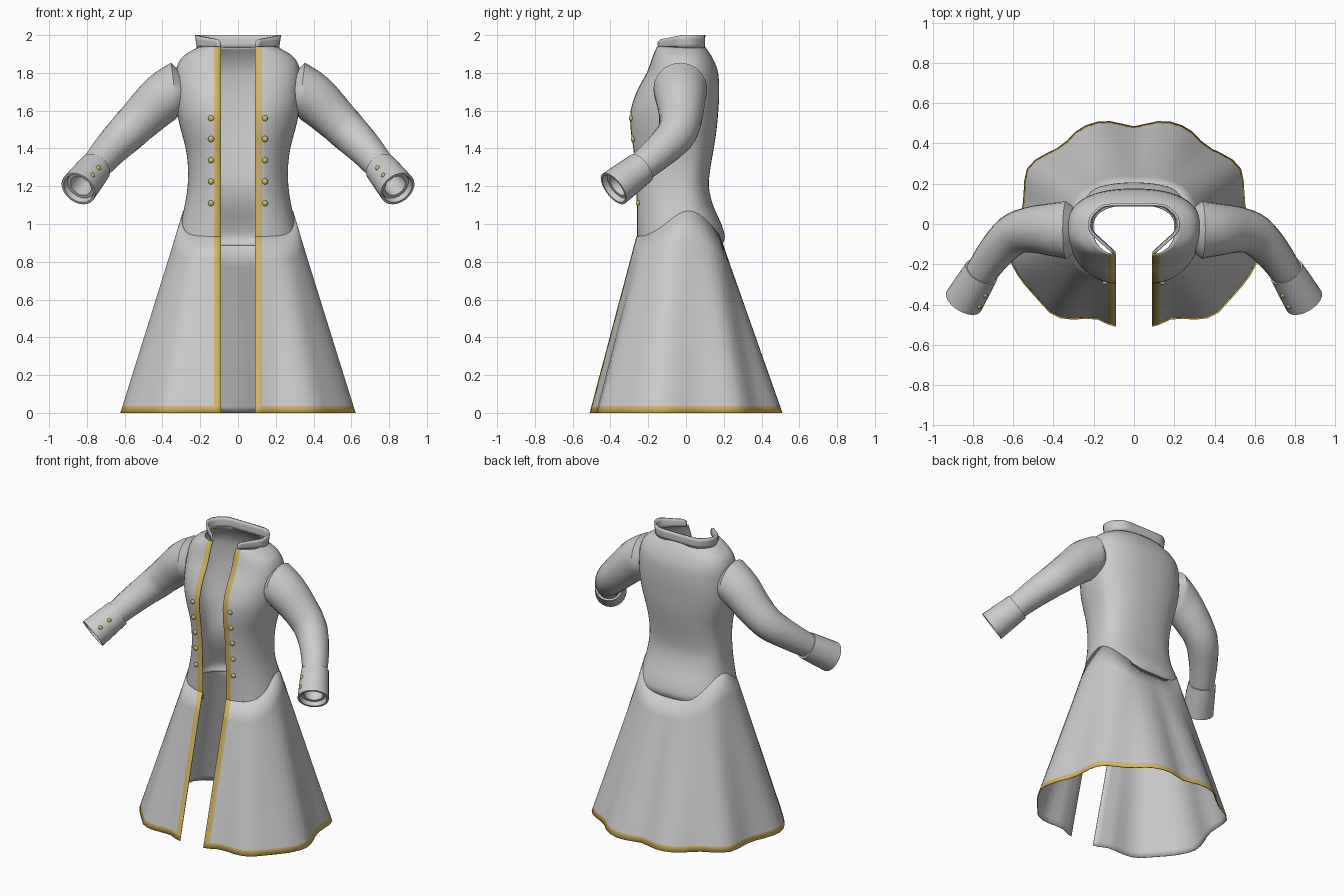
import bpy, bmesh, math
from mathutils import Vector

if "Cube" in bpy.data.objects:
    bpy.data.objects.remove(bpy.data.objects["Cube"])

N = 28                      # columns per half of the coat
EDGE, TRIM = 0.09, 0.127    # front opening and inner border of the gold trim


def material(name, rgb):
    m = bpy.data.materials.new(name)
    m.diffuse_color = (*rgb, 1)
    m.use_nodes = True
    m.node_tree.nodes["Principled BSDF"].inputs["Base Color"].default_value = m.diffuse_color
    return m


GREY = material("grey cloth", (0.60, 0.60, 0.60))
GOLD = material("gold trim", (0.66, 0.47, 0.13))


def smooth_path(points, steps):
    """Catmull-Rom through points of any dimension."""
    p = [Vector(q) for q in points]
    p = [2 * p[0] - p[1]] + p + [2 * p[-1] - p[-2]]
    out = []
    for i in range(1, len(p) - 2):
        a, b, c, d = p[i - 1:i + 3]
        for k in range(steps):
            t = k / steps
            out.append(0.5 * (2 * b + (c - a) * t + (2 * a - 5 * b + 4 * c - d) * t * t
                              + (3 * b - a - 3 * c + d) * t ** 3))
    return out + [p[-2]]


def resample(path, n):
    """n + 1 points evenly spaced along a polyline."""
    length = [0]
    for a, b in zip(path, path[1:]):
        length.append(length[-1] + (b - a).length)
    out, j = [], 0
    for k in range(n + 1):
        s = length[-1] * k / n
        while j < len(path) - 2 and length[j + 1] < s:
            j += 1
        out.append(path[j].lerp(path[j + 1], (s - length[j]) / max(length[j + 1] - length[j], 1e-9)))
    return out


def both_sides(half):
    """Turn a back-to-front half row into a full row, left front to right front."""
    return [Vector((-p.x, p.y, p.z)) for p in reversed(half[1:])] + half


def sheet(name, rows, closed=False, gold=lambda r, c: False, thick=0, mirror=False, angle=40):
    me = bpy.data.meshes.new(name)
    n = len(rows[0])
    faces, marks = [], []
    for r in range(len(rows) - 1):
        for c in range(n if closed else n - 1):
            d = (c + 1) % n
            faces.append((r * n + c, r * n + d, (r + 1) * n + d, (r + 1) * n + c))
            marks.append(int(gold(r, c)))
    me.from_pydata([p for row in rows for p in row], [], faces)
    me.materials.append(GREY)
    me.materials.append(GOLD)
    me.polygons.foreach_set("material_index", marks)
    ob = bpy.data.objects.new(name, me)
    return finish(ob, thick, mirror, angle)


def finish(ob, thick=0, mirror=False, angle=40):
    bpy.context.collection.objects.link(ob)
    bpy.ops.object.select_all(action='DESELECT')
    ob.select_set(True)
    bpy.context.view_layer.objects.active = ob
    bpy.ops.object.shade_smooth_by_angle(angle=math.radians(angle))
    if thick:
        m = ob.modifiers.new("thickness", 'SOLIDIFY')
        m.thickness, m.offset = thick, -1
        m.material_offset = -1          # lining stays grey behind the trim
    if mirror:
        ob.modifiers.new("mirror", 'MIRROR').use_mirror_merge = False
    return ob


# Torso: height, half width, front y, back y
TORSO = smooth_path([
    (1.94, 0.205, -0.150, 0.100), (1.90, 0.275, -0.168, 0.128), (1.86, 0.312, -0.182, 0.150),
    (1.80, 0.330, -0.205, 0.170), (1.70, 0.332, -0.258, 0.176), (1.60, 0.325, -0.290, 0.171),
    (1.50, 0.303, -0.290, 0.162), (1.40, 0.277, -0.276, 0.147), (1.30, 0.265, -0.266, 0.130),
    (1.20, 0.267, -0.261, 0.121), (1.10, 0.282, -0.257, 0.143), (1.00, 0.305, -0.256, 0.187),
    (0.93, 0.322, -0.256, 0.206), (0.885, 0.325, -0.252, 0.188)], 3)


def section(z):
    """Back-to-front half row of the torso at height z."""
    i = 0
    while i < len(TORSO) - 2 and TORSO[i + 1][0] > z:
        i += 1
    a, b = TORSO[i], TORSO[i + 1]
    _, w, f, k = a.lerp(b, (a[0] - z) / (a[0] - b[0]))
    e, mid = 2 / 2.4, -0.02
    end = math.pi - math.asin((TRIM / w) ** (1 / e))
    front = (mid - f) / abs(math.cos(end)) ** e
    path = []
    for s in range(101):
        t = end * s / 100
        c = math.cos(t)
        y = mid + (k - mid if c > 0 else -front) * abs(c) ** e
        path.append(Vector((w * math.sin(t) ** e, y, z)))
    return resample(path, N) + [Vector((EDGE, f - 0.003, z))]


LAST = 2 * N + 1            # index of the final column of faces
sheet("torso", [both_sides(section(q[0])) for q in TORSO],
      gold=lambda r, c: c in (0, LAST), thick=0.006)

# Skirt: wavy hem joined by straight folds to the waist seam
hem = smooth_path([(0, 0.485, 0), (0.08, 0.502, 0), (0.16, 0.512, 0), (0.27, 0.475, 0),
                   (0.36, 0.39, 0), (0.49, 0.32, 0), (0.54, 0.25, 0), (0.555, 0.08, 0),
                   (0.605, -0.05, 0), (0.622, -0.15, 0), (0.575, -0.26, 0), (0.47, -0.385, 0),
                   (0.40, -0.455, 0), (0.31, -0.475, 0), (0.20, -0.470, 0), (TRIM, -0.50, 0)], 6)
hem = resample(hem, N) + [Vector((EDGE, -0.51, 0))]
waist = []
for c in range(N + 2):
    u = min(c / N, 1)
    base = 0.90 if u < 0.5 else 0.935
    z = base + (1.07 - base) * math.sin(math.pi * u) ** 4
    p = section(z)[c]
    grow = 0.99 if u < 0.25 else 1.012
    waist.append(Vector((p.x if c >= N else p.x * grow, p.y * grow, z)))
rows = []
for k in range(9):
    half = []
    for a, b in zip(waist, hem):
        s = 1 if k == 8 else (1 - 0.036 / a.z) * k / 7
        half.append(a.lerp(b, s))
    rows.append(both_sides(half))
sheet("skirt", rows, gold=lambda r, c: r == 7 or c in (0, LAST), thick=0.005)

# Stand collar with lowered front ends
neck = resample(smooth_path([(0, 0.100, 0), (0.13, 0.097, 0), (0.175, 0.075, 0), (0.213, 0.030, 0),
                             (0.213, -0.035, 0), (0.16, -0.090, 0), (0.097, -0.148, 0)], 5), 20)
rows = []
for k in range(4):
    half = []
    for c, p in enumerate(neck):
        top = 2.0 - 0.025 * max(0, (-p.y - 0.02) / 0.128) - (0.012 if c == 20 else 0)
        g = 1 + 0.045 * (1 - k / 3)
        half.append(Vector((p.x * g, p.y * (1 + (g - 1) * 0.5), top + (1.932 - top) * k / 3)))
    rows.append(both_sides(half))
sheet("collar", rows, thick=0.012)


def ring(centre, radius, direction, sides):
    t = Vector(direction).normalized()
    u = t.cross(Vector((0, 0, 1))).normalized()
    v = t.cross(u)
    return [Vector(centre) + radius * (math.cos(a) * u + math.sin(a) * v)
            for a in (2 * math.pi * i / sides for i in range(sides))]


# Sleeves: centre, radius, direction of each cross-section
SLEEVE = smooth_path([
    (0.337, -0.030, 1.712, 0.143, 1.00, 0.00, -0.12), (0.420, -0.028, 1.650, 0.130, 0.85, 0.00, -0.53),
    (0.510, -0.028, 1.562, 0.115, 0.74, -0.05, -0.67), (0.600, -0.055, 1.472, 0.104, 0.62, -0.45, -0.62),
    (0.690, -0.145, 1.380, 0.090, 0.50, -0.70, -0.52), (0.775, -0.265, 1.278, 0.076, 0.44, -0.72, -0.56)], 4)
rows = [ring((0.30, -0.03, 1.70), 0.115, (1, 0, -0.12), 20)]
rows += [ring(q[:3], q[3], q[4:], 20) for q in SLEEVE]
sheet("sleeves", rows, closed=True, mirror=True, angle=50)

# Cuffs: turned profile with a recessed opening
start, end = Vector((0.757, -0.237, 1.297)), Vector((0.845, -0.383, 1.187))
axis = (end - start).normalized()
CUFF = [(0, 0.068), (0, 0.088), (0.5, 0.094), (1, 0.099), (1, 0.086),
        (0.86, 0.078), (0.86, 0.060), (0.3, 0.055)]
sheet("cuffs", [ring(start.lerp(end, f), r, axis, 24) for f, r in CUFF], closed=True, mirror=True)


# Buttons: flattened domes facing outward
def button(name, place, normal, size):
    bm = bmesh.new()
    bmesh.ops.create_uvsphere(bm, u_segments=12, v_segments=8, radius=size)
    turn = Vector(normal).to_track_quat('Z', 'Y')
    for v in bm.verts:
        v.co = turn @ Vector((v.co.x, v.co.y, v.co.z * 0.65)) + Vector(place)
    me = bpy.data.meshes.new(name)
    bm.to_mesh(me)
    bm.free()
    me.materials.append(GOLD)
    finish(bpy.data.objects.new(name, me), mirror=True)


for z in (1.56, 1.45, 1.338, 1.225, 1.11):
    half = section(z)
    a, b = half[N], half[N - 1]
    y = a.y + (b.y - a.y) * (0.143 - a.x) / (b.x - a.x)
    button("front_button", (0.143, y - 0.004, z), (0.15, -1, 0), 0.016)
out = Vector((-0.06, -0.06, 0.05))
out = (out - out.dot(axis) * axis).normalized()
for f in (0.38, 0.74):
    button("cuff_button", start.lerp(end, f) + out * (0.090 + 0.009 * f), out, 0.013)
